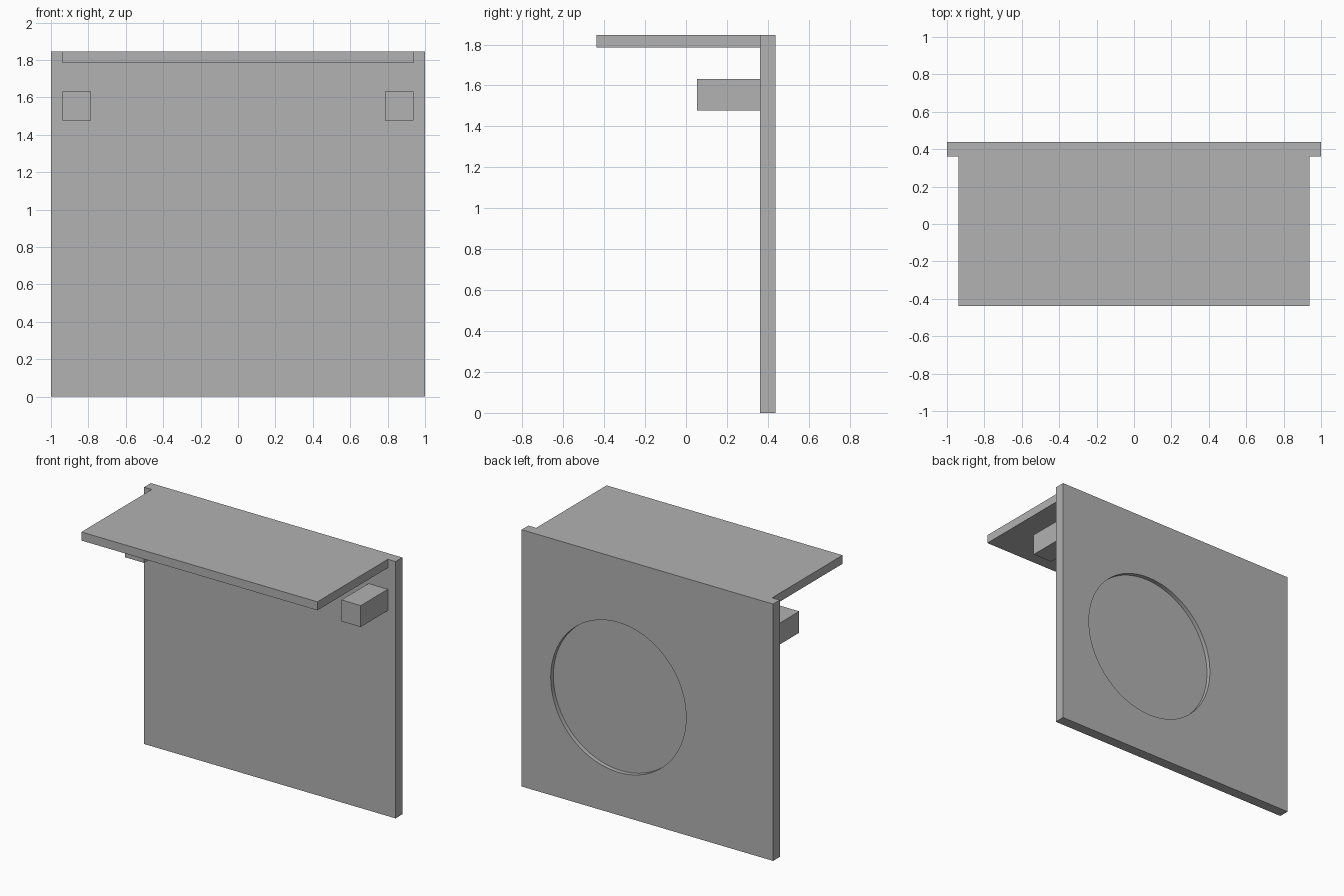
import bpy
import math

cube = bpy.data.objects.get("Cube")
if cube:
    bpy.data.objects.remove(cube, do_unlink=True)

U = 2 / 65            # one design unit; the panel is 65 units wide
BACK = 28.5 / 2       # rear face of the panel, in design units
PANEL_T = 2.5
FRONT = BACK - PANEL_T

grey = bpy.data.materials.new("plain grey")
grey.use_nodes = True
colour = (0.445, 0.445, 0.445, 1)
grey.diffuse_color = colour
grey.node_tree.nodes["Principled BSDF"].inputs["Base Color"].default_value = colour


def box(name, x, y, z):
    """Box from (min, max) ranges in design units."""
    ranges = (x, y, z)
    bpy.ops.mesh.primitive_cube_add(size=1)
    ob = bpy.context.object
    ob.name = name
    ob.location = [(a + b) / 2 * U for a, b in ranges]
    ob.scale = [(b - a) * U for a, b in ranges]
    bpy.ops.object.transform_apply(location=True, rotation=False, scale=True)
    ob.data.materials.append(grey)
    return ob


# Upright panel
panel = box("back_panel", (-32.5, 32.5), (FRONT, BACK), (0, 60))

# Shallow round recess in the rear face
bpy.ops.mesh.primitive_cylinder_add(
    vertices=96, radius=17.5 * U, depth=2 * U,
    location=(7.5 * U, BACK * U, 27.5 * U), rotation=(math.pi / 2, 0, 0))
cutter = bpy.context.object
cutter.name = "recess_cutter"
cutter.hide_render = True
cutter.data.materials.append(grey)

cut = panel.modifiers.new("recess", 'BOOLEAN')
cut.operation = 'DIFFERENCE'
cut.solver = 'EXACT'
cut.object = cutter
bpy.ops.object.select_all(action='DESELECT')
panel.select_set(True)
bpy.context.view_layer.objects.active = panel
bpy.ops.object.modifier_apply(modifier=cut.name)
bpy.data.objects.remove(cutter, do_unlink=True)
bpy.ops.object.shade_smooth_by_angle(angle=math.radians(30))

# Top shelf, flush with the top of the panel
box("top_shelf", (-30.5, 30.5), (-BACK, FRONT), (58, 60))

# Square pegs under the shelf
for side, x in (("left", (25.5, 30.5)), ("right", (-30.5, -25.5))):
    box(side + "_peg", x, (FRONT - 10, FRONT), (48, 53))
